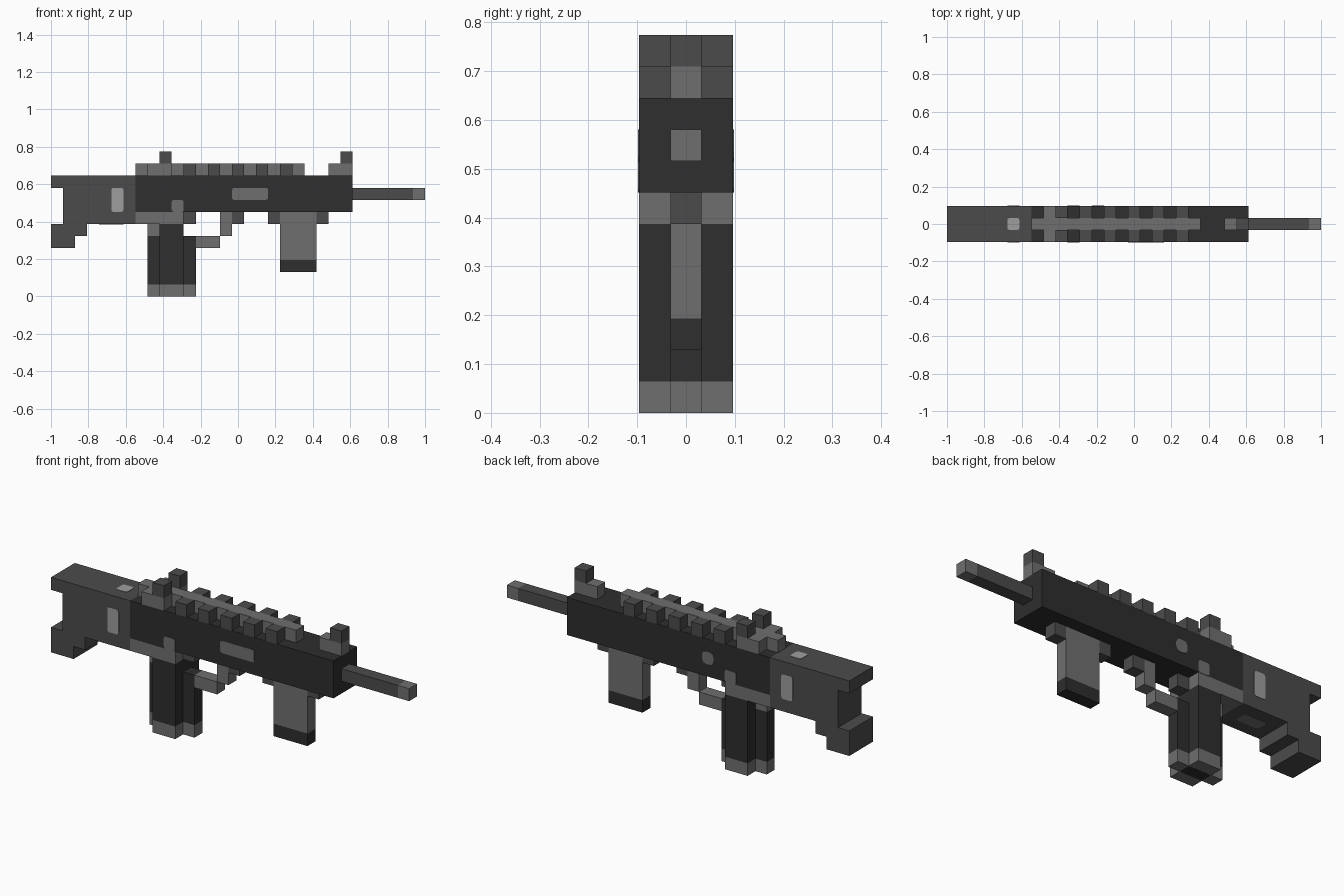
import bpy, bmesh

if "Cube" in bpy.data.objects:
    bpy.data.objects.remove(bpy.data.objects["Cube"])

V = 2 / 31  # one block


def material(name, srgb):
    c = srgb / 255
    c = ((c + 0.055) / 1.055) ** 2.4
    m = bpy.data.materials.new(name)
    m.diffuse_color = (c, c, c, 1)
    m.use_nodes = True
    m.node_tree.nodes["Principled BSDF"].inputs["Base Color"].default_value = m.diffuse_color
    return m


DARK = material("near black", 0x2E)
MID = material("charcoal", 0x4B)
GREY = material("mid grey", 0x6F)
LIGHT = material("light grey", 0x9E)


def finish(name, bm, mat):
    bmesh.ops.recalc_face_normals(bm, faces=bm.faces)
    me = bpy.data.meshes.new(name)
    bm.to_mesh(me)
    bm.free()
    me.materials.append(mat)
    ob = bpy.data.objects.new(name, me)
    bpy.context.collection.objects.link(ob)
    return ob


def prism(name, pts, j0, j1, mat):
    """Side profile in block units (x, z), extruded across y from j0 to j1."""
    bm = bmesh.new()
    f = bm.faces.new([bm.verts.new((-1 + i * V, (j0 - 1.5) * V, k * V)) for i, k in pts])
    ext = bmesh.ops.extrude_face_region(bm, geom=[f])
    moved = [g for g in ext["geom"] if isinstance(g, bmesh.types.BMVert)]
    bmesh.ops.translate(bm, verts=moved, vec=(0, (j1 - j0) * V, 0))
    return finish(name, bm, mat)


def block(name, i0, i1, k0, k1, mat, j0=1, j1=2):
    return prism(name, [(i0, k0), (i1, k0), (i1, k1), (i0, k1)], j0, j1, mat)


def plate(name, lo, hi, axis, mat, t=0.06, soft=0.18):
    """Thin painted patch with clipped corners, flat along the given axis."""
    bm = bmesh.new()
    bmesh.ops.create_cube(bm, size=1)
    lo, hi = list(lo), list(hi)
    lo[axis] -= t / 2
    hi[axis] += t / 2
    for v in bm.verts:
        p = [hi[a] if v.co[a] > 0 else lo[a] for a in range(3)]
        v.co = (-1 + p[0] * V, (p[1] - 1.5) * V, p[2] * V)
    edges = [e for e in bm.edges
             if abs(e.verts[0].co[axis] - e.verts[1].co[axis]) > 1e-6
             and (e.verts[0].co - e.verts[1].co).length < t * V * 1.01]
    bmesh.ops.bevel(bm, geom=edges, offset=soft * V, segments=2, profile=0.5, affect='EDGES')
    return finish(name, bm, mat)


# Shoulder stock, receiver body, barrel
prism("stock", [(0, 10), (7, 10), (7, 6), (3, 6), (3, 5), (2, 5), (2, 4), (0, 4),
                (0, 6), (1, 6), (1, 9), (0, 9)], 0, 3, MID)
block("receiver_body", 7, 25, 7, 10, DARK, 0, 3)
block("barrel", 25, 30, 8, 9, MID)
block("barrel_tip", 30, 31, 8, 9, GREY)

# Top rail with cross teeth
block("rail", 7, 21, 10, 11, GREY)
for side, j in (("front", 0), ("back", 2)):
    block("rail_cross_bar_" + side, 8, 9, 10, 11, GREY, j, j + 1)
    block("rear_sight_base_" + side, 9, 10, 10, 11, GREY, j, j + 1)
    block("rear_sight_post_" + side, 9, 10, 11, 12, MID, j, j + 1)
    for i in range(11, 20, 2):
        block("rail_tooth_" + side, i, i + 1, 10, 11, MID, j, j + 1)

# Front sight
block("front_sight_base", 23, 25, 10, 11, GREY)
block("front_sight_post", 24, 25, 11, 12, MID)

# Grip housing and grip (wide core with narrow front and back ridges)
block("grip_housing", 7, 11, 6, 7, GREY, 0, 3)
block("trigger", 11, 12, 6, 7, MID)
block("grip_back_cap", 8, 9, 5, 6, GREY)
block("grip_core", 9, 11, 1, 6, DARK, 0, 3)
block("grip_core_foot", 9, 11, 0, 1, GREY, 0, 3)
for name, i in (("back", 8), ("front", 11)):
    block("grip_ridge_" + name, i, i + 1, 1, 5, DARK)
    block("grip_foot_" + name, i, i + 1, 0, 1, GREY)

# Trigger guard
prism("trigger_guard", [(12, 4), (14, 4), (14, 5), (15, 5), (15, 7), (14, 7),
                        (14, 5), (12, 5)][:5] + [(14, 7), (14, 5.001), (12, 5)], 1, 2, GREY)
block("trigger_guard_mount", 15, 16, 6, 7, MID)

# Magazine
block("magazine", 19, 22, 3, 7, GREY)
block("magazine_base", 19, 22, 2, 3, DARK)
for i in (18, 22):
    block("magazine_well", i, i + 1, 6, 7, MID)

# Painted patches
for side, j in (("front", 0), ("back", 3)):
    plate("stock_inlay_" + side, (5, j, 7), (6, j, 9), 1, LIGHT)
    plate("housing_tab_" + side, (10, j, 7), (11, j, 8), 1, GREY)
plate("stock_inlay_top", (5, 1, 10), (6, 2, 10), 2, LIGHT)
plate("stock_inlay_bottom", (4, 1, 6), (6, 2, 6), 2, GREY)
plate("ejection_port", (15, 0, 8), (18, 0, 9), 1, GREY)
plate("body_pin", (12, 3, 8), (13, 3, 9), 1, GREY, soft=0.3)
plate("grip_foot_hole", (9, 1, 0.032), (11, 2, 0.032), 2, DARK, t=0.07)
